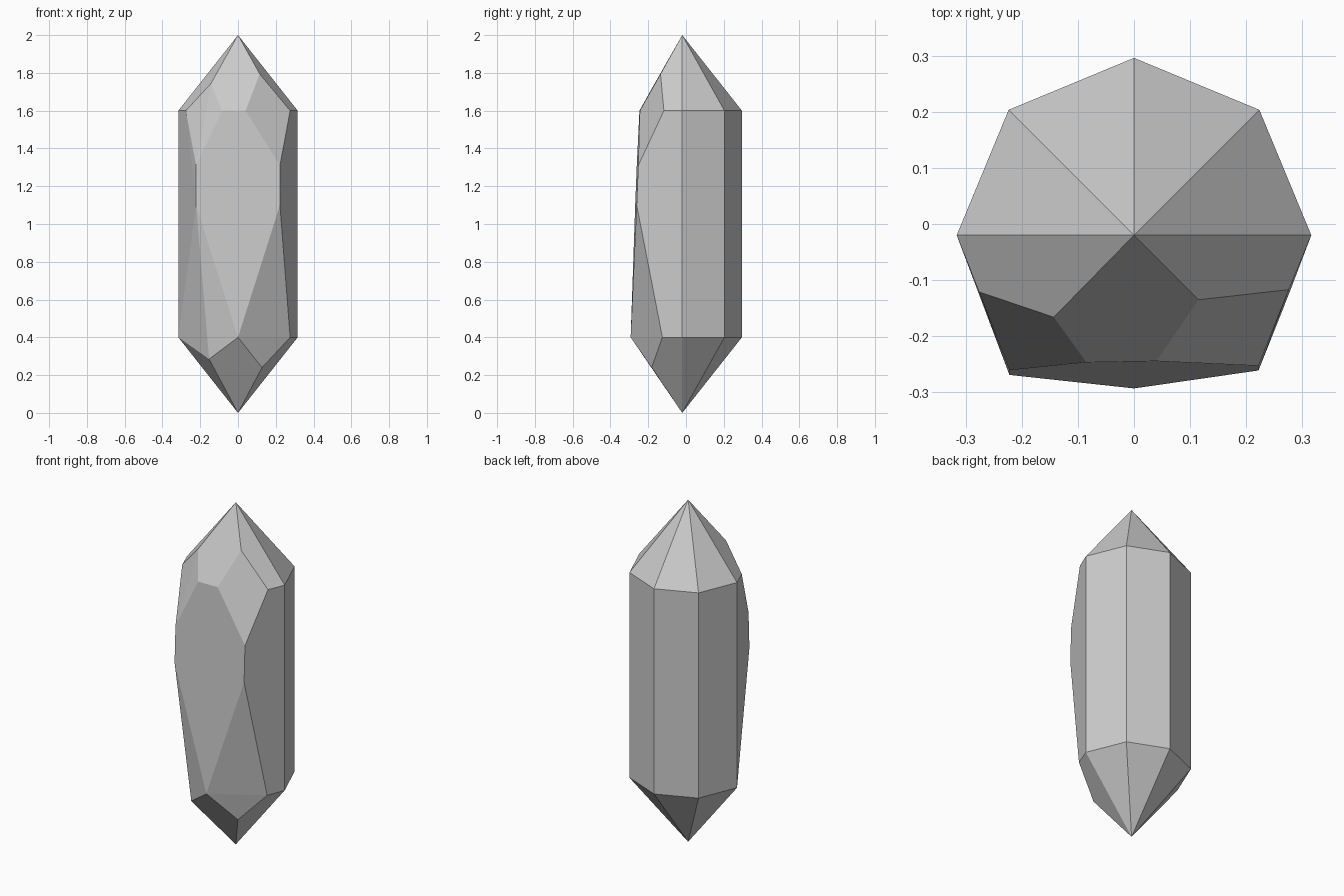
import bpy, bmesh
from math import radians, cos, sin

if "Cube" in bpy.data.objects:
    bpy.data.objects.remove(bpy.data.objects["Cube"])

R, CY = 0.316, -0.02          # shaft radius and axis offset
points = [(0, CY, 0), (0, CY, 2)]   # bottom and top tips

# Regular octagonal back half of the shaft
for z in (0.4, 1.6):
    for i in range(5):
        a = radians(45 * i)
        points.append((R * cos(a), CY + R * sin(a), z))


# Slightly tilted front facet
def front(x, z):
    return (x, -0.245 + 0.018 * x - 0.04 * (1.6 - z), z)


points += [front(-0.085, 1.6), front(0.04, 1.6), front(0, 0.4)]
points += [front(x, z) for x in (-0.222, 0.222) for z in (1.31, 1.1)]

# Corners of the chipped shoulders, top and bottom
points += [(0.115, -0.135, 1.794), (-0.143, -0.166, 1.744),
           (0.276, -0.117, 1.6), (-0.276, -0.121, 1.6),
           (0.276, -0.125, 0.4),
           (0.127, -0.182, 0.24), (-0.153, -0.213, 0.285)]

# Crystal: planar facets wrapped around the corners
bm = bmesh.new()
for p in points:
    bm.verts.new(p)
bmesh.ops.convex_hull(bm, input=bm.verts[:])
bmesh.ops.dissolve_limit(bm, angle_limit=radians(2), verts=bm.verts[:], edges=bm.edges[:])
bmesh.ops.recalc_face_normals(bm, faces=bm.faces[:])
mesh = bpy.data.meshes.new("crystal")
bm.to_mesh(mesh)
bm.free()
bpy.context.collection.objects.link(bpy.data.objects.new("crystal", mesh))
